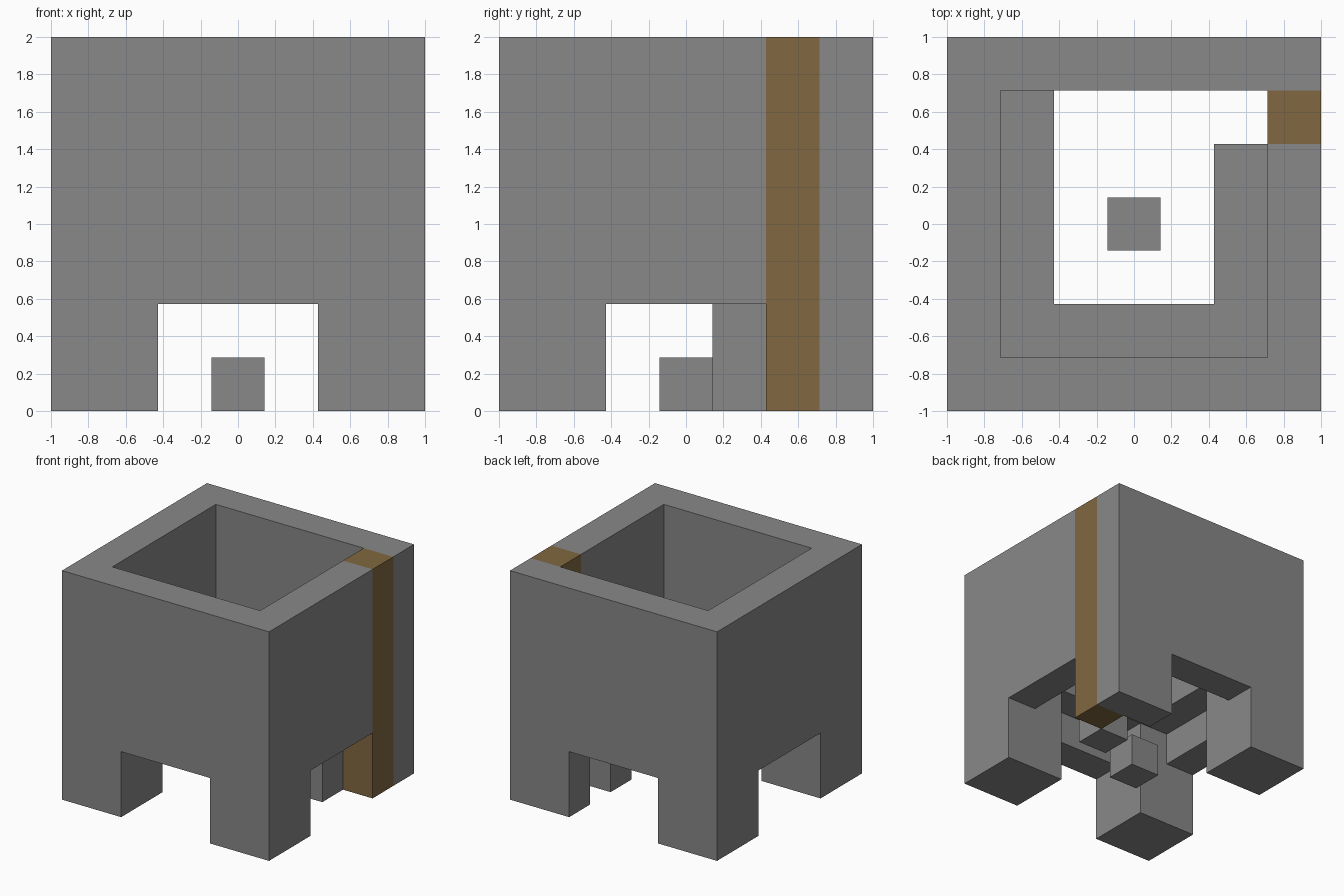
import bpy
import bmesh
from mathutils import Vector

cube = bpy.data.objects.get("Cube")
if cube:
    bpy.data.objects.remove(cube, do_unlink=True)

N = 7            # blocks along each side
U = 2 / N        # size of one block


def material(name, rgb):
    mat = bpy.data.materials.new(name)
    mat.use_nodes = True
    color = (*rgb, 1)
    mat.diffuse_color = color
    mat.node_tree.nodes["Principled BSDF"].inputs["Base Color"].default_value = color
    return mat


def blocks(xs, ys, zs):
    return {(x, y, z) for x in xs for y in ys for z in zs}


gray = material("stone gray", (0.246, 0.246, 0.246))
brown = material("wood brown", (0.22, 0.14, 0.052))

full, inner, gap = range(N), range(1, N - 1), range(2, 5)

# Square shell, open at the top and bottom, with a doorway in every side
shell = blocks(full, full, full) - blocks(inner, inner, full)
shell -= blocks(gap, full, range(2)) | blocks(full, gap, range(2))

# Full-height wooden strip in the left wall
strip = blocks([6], [5], full)

# Inner posts thickening the legs; the back left one sits beside the strip
posts = set()
for x, y in ((1, 1), (5, 1), (1, 5), (5, 4)):
    posts |= blocks([x], [y], range(4))

# Ledge running between the posts on three sides
ledge = blocks([1], inner, [3]) | blocks(inner, [1], [3]) | blocks([5], range(1, 5), [3])

# Single block on the ground in the middle
core = blocks([3], [3], [0])

parts = [
    ("outer_walls", shell - strip, gray),
    ("wooden_strip", strip, brown),
    ("inner_posts", posts, gray),
    ("inner_ledge", ledge - posts, gray),
    ("center_block", core, gray),
]
solid = set().union(*(cells for _, cells, _ in parts))


def build(name, cells, mat):
    """Skin the blocks with their exposed faces and merge the flat areas."""
    bm = bmesh.new()
    for cell in sorted(cells):
        mid = Vector(cell) + Vector((0.5, 0.5, 0.5))
        for axis in range(3):
            for sign in (-1, 1):
                normal = Vector((0, 0, 0))
                normal[axis] = sign
                if tuple(int(c + n) for c, n in zip(cell, normal)) in solid:
                    continue
                a, b = Vector((0, 0, 0)), Vector((0, 0, 0))
                a[(axis + 1) % 3] = 0.5
                b[(axis + 2) % 3] = 0.5 * sign
                center = mid + normal * 0.5
                corners = (center - a - b, center + a - b, center + a + b, center - a + b)
                bm.faces.new([bm.verts.new(p * U - Vector((1, 1, 0))) for p in corners])
    bmesh.ops.remove_doubles(bm, verts=bm.verts, dist=U / 100)
    bmesh.ops.dissolve_limit(bm, angle_limit=0.01, verts=bm.verts, edges=bm.edges)
    mesh = bpy.data.meshes.new(name)
    bm.to_mesh(mesh)
    bm.free()
    mesh.materials.append(mat)
    bpy.context.collection.objects.link(bpy.data.objects.new(name, mesh))


for part in parts:
    build(*part)
